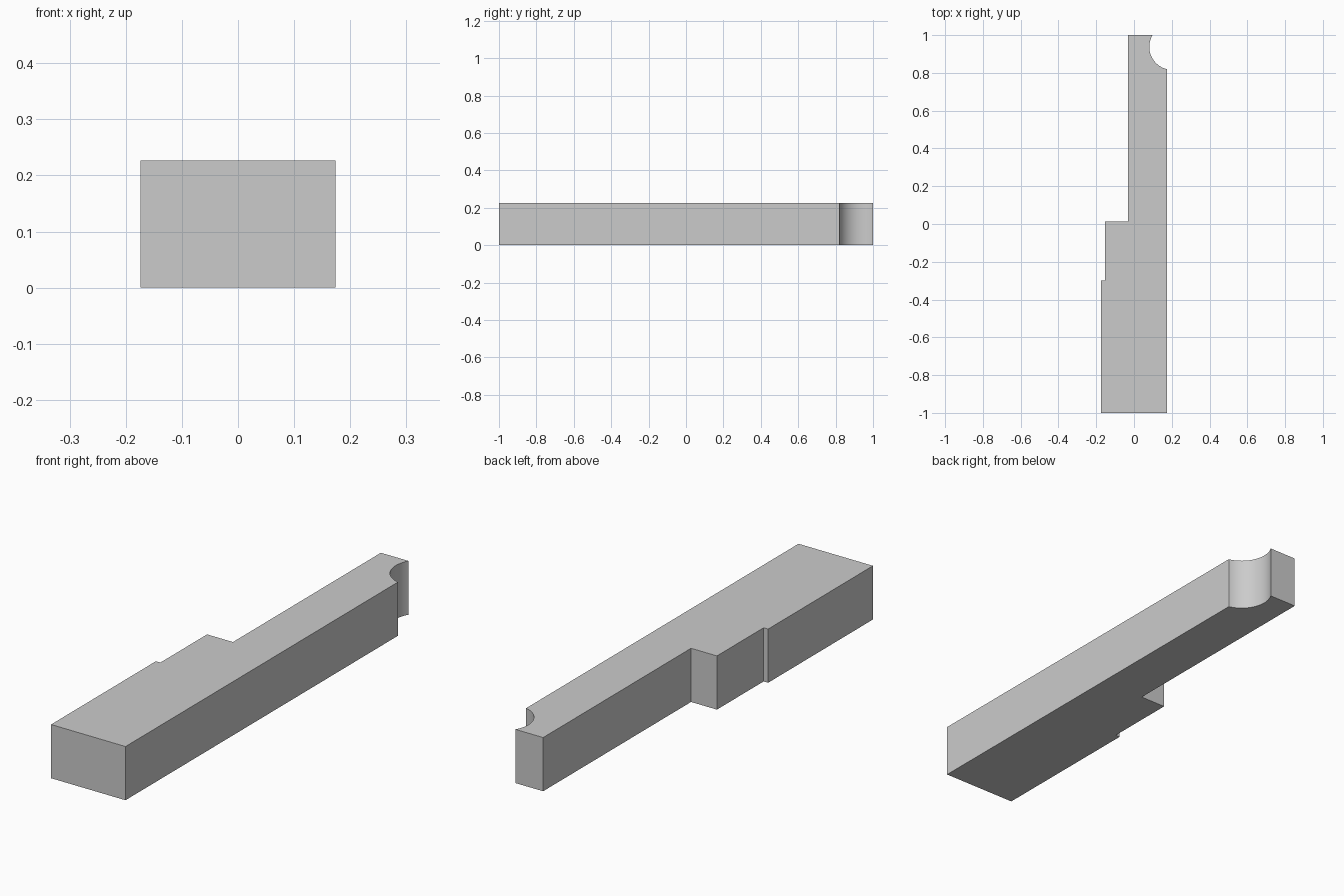
import bpy
import bmesh
from math import sin, cos, radians

cube = bpy.data.objects.get("Cube")
if cube:
    bpy.data.objects.remove(cube, do_unlink=True)

HEIGHT = 0.227
ARC_STEPS = 32

# Plain grey material
grey = bpy.data.materials.new("plain_grey")
grey.use_nodes = True
colour = (0.6, 0.6, 0.6, 1)
grey.diffuse_color = colour
grey.node_tree.nodes["Principled BSDF"].inputs["Base Color"].default_value = colour

# Stepped outline, from the back left corner round to the right side
outline = [(-0.032, 1), (-0.032, 0.012), (-0.153, 0.012), (-0.153, -0.3),
           (-0.174, -0.3), (-0.174, -1), (0.174, -1)]

# Round notch in the back corner
cx, cy, radius = 0.203, 0.938, 0.122
start, end = radians(256.2), radians(149.5)
for i in range(ARC_STEPS + 1):
    a = start + (end - start) * i / ARC_STEPS
    outline.append((cx + radius * cos(a), cy + radius * sin(a)))
outline[-ARC_STEPS - 1] = (0.174, outline[-ARC_STEPS - 1][1])
outline[-1] = (outline[-1][0], 1)

# Extrude the outline into a solid bar
bm = bmesh.new()
base = bm.faces.new([bm.verts.new((x, y, 0)) for x, y in outline])
top = bmesh.ops.extrude_face_region(bm, geom=[base], use_keep_orig=True)
bmesh.ops.translate(bm, vec=(0, 0, HEIGHT),
                    verts=[v for v in top["geom"] if isinstance(v, bmesh.types.BMVert)])
bmesh.ops.recalc_face_normals(bm, faces=bm.faces)
mesh = bpy.data.meshes.new("stepped_bar")
bm.to_mesh(mesh)
bm.free()
mesh.materials.append(grey)
bar = bpy.data.objects.new("stepped_bar", mesh)
bpy.context.collection.objects.link(bar)

# Smooth the notch and keep the edges sharp
bpy.ops.object.select_all(action="DESELECT")
bar.select_set(True)
bpy.context.view_layer.objects.active = bar
bpy.ops.object.shade_smooth_by_angle(angle=radians(25))
